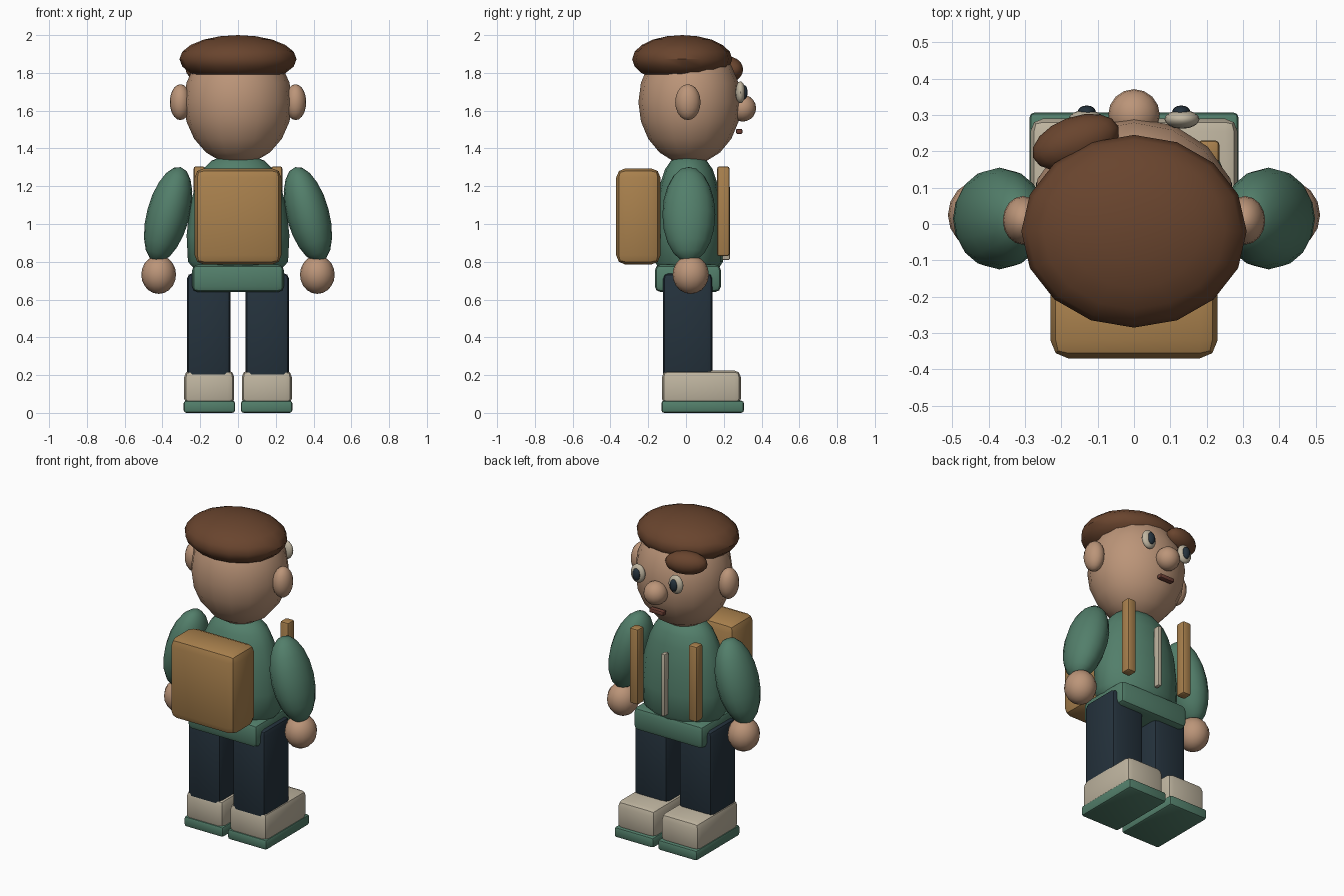
import bpy, bmesh, math
from mathutils import Matrix, Euler

if "Cube" in bpy.data.objects:
    bpy.data.objects.remove(bpy.data.objects["Cube"])


def material(name, rgb):
    m = bpy.data.materials.new(name)
    m.diffuse_color = (*rgb, 1)
    m.use_nodes = True
    m.node_tree.nodes["Principled BSDF"].inputs["Base Color"].default_value = m.diffuse_color
    return m


SKIN = material("skin", (0.50, 0.30, 0.19))
HAIR = material("hair_brown", (0.14, 0.058, 0.027))
GREEN = material("jacket_green", (0.085, 0.21, 0.145))
NAVY = material("navy", (0.018, 0.032, 0.046))
TAN = material("tan", (0.40, 0.22, 0.075))
CREAM = material("cream", (0.52, 0.46, 0.35))
MOUTH = material("mouth_brown", (0.15, 0.05, 0.035))


def finish(name, bm, mat, flip=1):
    if flip < 0:
        bmesh.ops.scale(bm, vec=(-1, 1, 1), verts=bm.verts)
    bmesh.ops.recalc_face_normals(bm, faces=bm.faces)
    me = bpy.data.meshes.new(name)
    bm.to_mesh(me)
    bm.free()
    me.materials.append(mat)
    ob = bpy.data.objects.new(name, me)
    bpy.context.collection.objects.link(ob)
    bpy.context.view_layer.objects.active = ob
    bpy.ops.object.select_all(action='DESELECT')
    ob.select_set(True)
    bpy.ops.object.shade_smooth_by_angle(angle=math.radians(40))
    return ob


def ball(name, loc, radii, mat, rot=(0, 0, 0), flip=1, seg=16, rings=10):
    bm = bmesh.new()
    bmesh.ops.create_uvsphere(bm, u_segments=seg, v_segments=rings, radius=1)
    turn = Euler([math.radians(a) for a in rot]).to_matrix().to_4x4()
    bm.transform(Matrix.Translation(loc) @ turn @ Matrix.Diagonal((*radii, 1)))
    return finish(name, bm, mat, flip)


def box(name, lo, hi, bevel, mat, flip=1):
    bm = bmesh.new()
    bmesh.ops.create_cube(bm, size=1)
    mid = [(a + b) / 2 for a, b in zip(lo, hi)]
    size = [b - a for a, b in zip(lo, hi)]
    bm.transform(Matrix.Translation(mid) @ Matrix.Diagonal((*size, 1)))
    bmesh.ops.bevel(bm, geom=bm.edges[:], offset=bevel, segments=2,
                    profile=0.5, affect='EDGES')
    return finish(name, bm, mat, flip)


def lathe(name, profile, y_scale, y_mid, mat, seg=16):
    bm = bmesh.new()
    loops = [[bm.verts.new((r * math.cos(2 * math.pi * i / seg),
                            y_mid + y_scale * r * math.sin(2 * math.pi * i / seg), z))
              for i in range(seg)] for r, z in profile]
    for a, b in zip(loops, loops[1:]):
        for i in range(seg):
            j = (i + 1) % seg
            bm.faces.new((a[i], a[j], b[j], b[i]))
    bm.faces.new(loops[0])
    bm.faces.new(loops[-1])
    return finish(name, bm, mat)


# Head and hair
ball("head", (0, 0.02, 1.645), (0.287, 0.272, 0.33), SKIN)
ball("hair", (0, -0.02, 1.873), (0.31, 0.265, 0.127), HAIR)
ball("hair_tuft", (-0.16, 0.225, 1.818), (0.125, 0.07, 0.068), HAIR, rot=(0, 0, 20))
ball("nose", (0, 0.30, 1.613), (0.071, 0.071, 0.071), SKIN)
box("mouth", (-0.05, 0.265, 1.477), (0.05, 0.298, 1.503), 0.006, MOUTH)

# Jacket body and hem
lathe("torso", [(0.22, 0.75), (0.265, 0.80), (0.272, 0.94), (0.255, 1.10),
                (0.22, 1.22), (0.185, 1.29), (0.14, 1.335), (0.08, 1.36)],
      0.68, 0.015, GREEN)
box("jacket_hem", (-0.243, -0.165, 0.64), (0.243, 0.185, 0.785), 0.03, GREEN)
box("zipper", (-0.012, 0.19, 0.81), (0.012, 0.232, 1.2), 0.005, CREAM)

# Backpack
box("backpack", (-0.23, -0.37, 0.785), (0.23, -0.135, 1.295), 0.05, TAN)

# Mirrored parts
for side, s in (("left", -1), ("right", 1)):
    ball(f"{side}_ear", (0.305, 0.01, 1.645), (0.056, 0.067, 0.095), SKIN, flip=s)
    ball(f"{side}_eye", (0.132, 0.288, 1.697), (0.048, 0.026, 0.058), CREAM, flip=s)
    ball(f"{side}_pupil", (0.13, 0.308, 1.697), (0.025, 0.018, 0.038), NAVY, flip=s)
    ball(f"{side}_sleeve", (0.37, 0.015, 1.05), (0.113, 0.14, 0.26), GREEN,
         rot=(0, -15, 0), flip=s)
    ball(f"{side}_hand", (0.42, 0.025, 0.732), (0.092, 0.096, 0.102), SKIN, flip=s)
    box(f"{side}_strap", (0.175, 0.165, 0.83), (0.235, 0.23, 1.305), 0.012, TAN, flip=s)
    box(f"{side}_leg", (0.04, -0.122, 0.15), (0.27, 0.14, 0.74), 0.03, NAVY, flip=s)
    box(f"{side}_shoe", (0.02, -0.127, 0.04), (0.285, 0.29, 0.225), 0.035, CREAM, flip=s)
    box(f"{side}_sole", (0.015, -0.13, 0.0), (0.288, 0.307, 0.065), 0.015, GREEN, flip=s)
